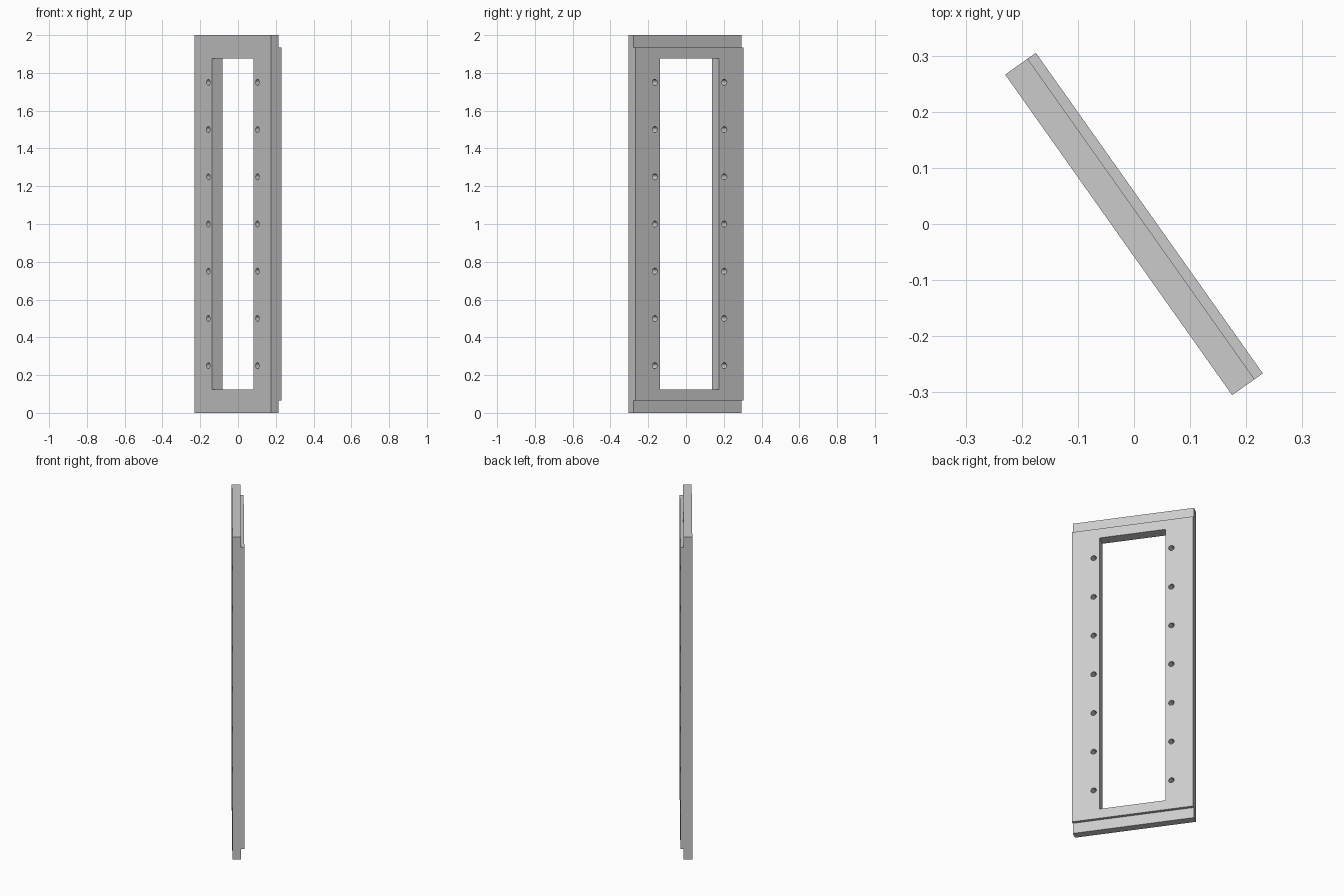
import bpy, bmesh, math
from mathutils import Matrix

cube = bpy.data.objects.get("Cube")
if cube:
    bpy.data.objects.remove(cube)

WIDTH, HEIGHT = 0.70, 2.0
BACK, STEP, FACE = -0.0335, 0.0155, 0.0335   # plate depth levels
LIP = 0.065                                  # height of the thinner end strips
WINDOW_W, WINDOW_H = 0.382, 1.75
HOLE_X, HOLE_R, HOLE_PITCH = 0.225, 0.016, 0.25
TURN = Matrix.Rotation(math.radians(-54.7), 4, "Z")

grey = bpy.data.materials.new("light grey")
grey.use_nodes = True
grey.diffuse_color = (0.6, 0.6, 0.6, 1)
grey.node_tree.nodes["Principled BSDF"].inputs["Base Color"].default_value = (0.6, 0.6, 0.6, 1)


def make_object(name, bm):
    bmesh.ops.recalc_face_normals(bm, faces=bm.faces)
    mesh = bpy.data.meshes.new(name)
    bm.to_mesh(mesh)
    bm.free()
    mesh.materials.append(grey)
    obj = bpy.data.objects.new(name, mesh)
    bpy.context.collection.objects.link(obj)
    return obj


# Stepped plate: side profile extruded across the width
bm = bmesh.new()
profile = [(BACK, 0), (STEP, 0), (STEP, LIP), (FACE, LIP),
           (FACE, HEIGHT - LIP), (STEP, HEIGHT - LIP), (STEP, HEIGHT), (BACK, HEIGHT)]
side = bm.faces.new([bm.verts.new((-WIDTH / 2, y, z)) for y, z in profile])
across = bmesh.ops.extrude_face_region(bm, geom=[side])
bmesh.ops.translate(bm, vec=(WIDTH, 0, 0),
                    verts=[v for v in across["geom"] if isinstance(v, bmesh.types.BMVert)])
frame = make_object("window_frame", bm)

# Cutter for the window opening and both rows of screw holes
bm = bmesh.new()
bmesh.ops.create_cube(bm, size=1, matrix=Matrix.Translation((0, 0, HEIGHT / 2))
                      @ Matrix.Diagonal((WINDOW_W, 0.3, WINDOW_H, 1)))
for x in (-HOLE_X, HOLE_X):
    for i in range(1, 8):
        bmesh.ops.create_cone(bm, cap_ends=True, segments=24, radius1=HOLE_R, radius2=HOLE_R,
                              depth=0.3, matrix=Matrix.Translation((x, 0, i * HOLE_PITCH))
                              @ Matrix.Rotation(math.pi / 2, 4, "X"))
cutter = make_object("opening_cutter", bm)
cutter.hide_render = True

# Cut the openings, then drop the cutter
cut = frame.modifiers.new("openings", "BOOLEAN")
cut.operation = "DIFFERENCE"
cut.solver = "EXACT"
cut.object = cutter
bpy.ops.object.select_all(action="DESELECT")
bpy.context.view_layer.objects.active = frame
frame.select_set(True)
bpy.ops.object.modifier_apply(modifier=cut.name)
bpy.data.objects.remove(cutter)

# Smooth hole walls, then turn the frame to its diagonal stance
bpy.ops.object.shade_smooth_by_angle(angle=math.radians(30))
frame.data.transform(TURN)
